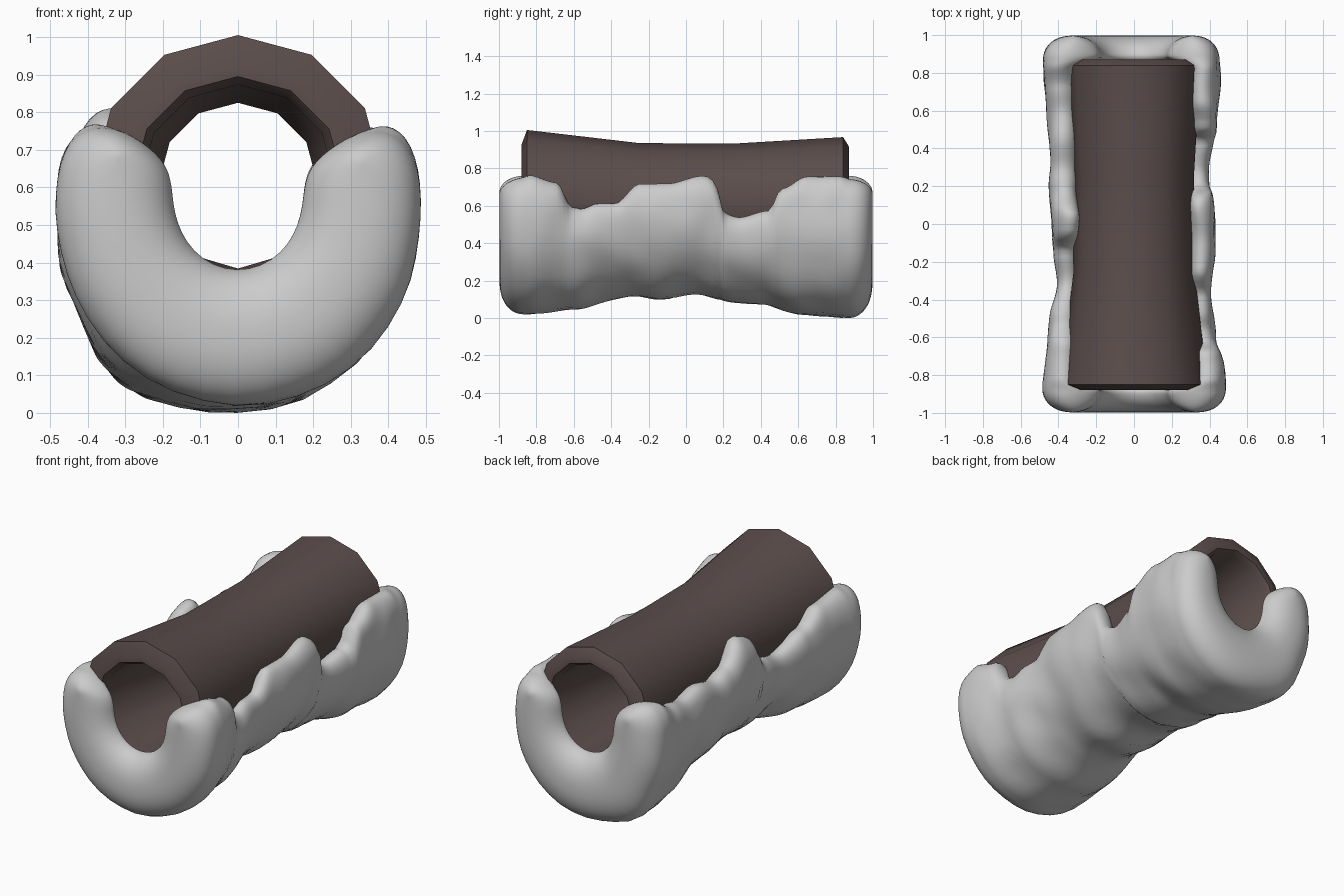
import bpy, bmesh, math
from mathutils import Vector, noise

if "Cube" in bpy.data.objects:
    bpy.data.objects.remove(bpy.data.objects["Cube"])

CZ = 0.615          # height of the log axis


def lookup(table, y):
    """Smoothly interpolate a list of (y, value) pairs."""
    if y <= table[0][0]:
        return table[0][1]
    for (a, va), (b, vb) in zip(table, table[1:]):
        if y <= b:
            t = (y - a) / (b - a)
            return va + (vb - va) * t * t * (3 - 2 * t)
    return table[-1][1]


def make_object(name, bm, angle):
    bmesh.ops.recalc_face_normals(bm, faces=bm.faces)
    me = bpy.data.meshes.new(name)
    bm.to_mesh(me)
    bm.free()
    ob = bpy.data.objects.new(name, me)
    bpy.context.collection.objects.link(ob)
    bpy.ops.object.select_all(action='DESELECT')
    ob.select_set(True)
    bpy.context.view_layer.objects.active = ob
    bpy.ops.object.shade_smooth_by_angle(angle=math.radians(angle))
    return ob


def loft(bm, rings, closed):
    """Bridge equal-length vertex loops, optionally joining last to first."""
    loops = [[bm.verts.new(p) for p in r] for r in rings]
    pairs = list(zip(loops, loops[1:])) + ([(loops[-1], loops[0])] if closed else [])
    for a, b in pairs:
        for i in range(len(a)):
            j = (i + 1) % len(a)
            bm.faces.new((a[i], a[j], b[j], b[i]))


def log_ring(y, r):
    """Twelve-sided ring; the narrow inside is a little deeper at the bottom."""
    pts = []
    for i in range(12):
        x, z = r * math.sin(i * math.pi / 6), r * math.cos(i * math.pi / 6)
        pts.append((x, y, CZ + z * (1.1 if z < 0 and r < 0.265 else 1)))
    return pts


# Hollow log: outer wall front to back, then the inner wall
profile = [(-0.85, 0.39), (-0.25, 0.32), (0.25, 0.317), (0.84, 0.352),
           (0.872, 0.30), (0.872, 0.27), (0.84, 0.25), (0.25, 0.21),
           (-0.25, 0.21), (-0.85, 0.258), (-0.88, 0.28), (-0.88, 0.31)]
bm = bmesh.new()
loft(bm, [log_ring(y, r) for y, r in profile], True)
log = make_object("hollow_log", bm, 50)
bark = bpy.data.materials.new("bark")
bark.diffuse_color = (0.105, 0.075, 0.072, 1)
bark.use_nodes = True
bark.node_tree.nodes["Principled BSDF"].inputs["Base Color"].default_value = bark.diffuse_color
log.data.materials.append(bark)

# Snow bank: upper edge heights, side radii and bottom heights along the log
right_top = [(-0.95, .75), (-0.85, .755), (-0.69, .72), (-0.61, .59), (-0.56, .58),
             (-0.47, .61), (-0.38, .61), (-0.25, .72), (-0.1, .72), (0.1, .765),
             (0.15, .74), (0.21, .55), (0.28, .53), (0.44, .57), (0.51, .69),
             (0.65, .755), (0.95, .755)]
left_top = [(-0.9, .765), (-0.65, .74), (-0.5, .66), (-0.3, .58), (-0.14, .62),
            (-0.04, .79), (0.04, .81), (0.2, .70), (0.3, .67), (0.45, .70),
            (0.6, .67), (0.72, .69), (0.9, .765)]
right_r = [(-0.85, .49), (-0.6, .445), (-0.4, .415), (0, .43), (0.2, .415),
           (0.5, .44), (0.85, .452)]
left_r = [(-0.85, .485), (-0.5, .45), (-0.3, .425), (0, .44), (0.4, .455), (0.85, .485)]
bottom_z = [(-0.85, .02), (-0.6, .04), (-0.3, .115), (-0.15, .10), (0.05, .12),
            (0.25, .09), (0.4, .07), (0.62, .015), (0.85, .0)]

N, M = 110, 44
rings = []
for k in range(N + 1):
    y = 0.997 * math.sin(math.pi / 2 * (2 * k / N - 1))
    e = min(1, max(0, (abs(y) - 0.865) / 0.132))
    cap = max(0, 1 - e ** 2.2) ** (1 / 2.2)          # rounding of the two ends
    lip = lookup([(0.82, 0), (0.89, 1)], abs(y))     # ends fold over the log rim
    shrink = 0.24 * (1 - cap)
    a_right = math.asin((lookup(right_top, y) - CZ) / 0.38) - shrink
    a_left = -math.pi - math.asin((lookup(left_top, y) - CZ) / 0.38) + shrink
    outer, inner = [], []
    for i in range(M + 1):
        w = math.sin(math.pi / 2 * (2 * i / M - 1))
        th = (a_right + a_left) / 2 + w * (a_left - a_right) / 2
        down = max(0, -math.sin(th))
        side = lookup(right_r if math.cos(th) > 0 else left_r, y)
        r_out = side + (CZ - lookup(bottom_z, y) - side) * down ** 1.6
        # Low bulge at the back left corner
        r_out += lookup([(0.4, 0), (0.75, 0.035)], y) * math.exp(-((th + 2.1) / 0.25) ** 2)
        p = Vector((r_out * math.cos(th), y, r_out * math.sin(th)))
        r_out += 0.016 * noise.noise(p * 5.5) * (1 - 0.6 * lip)
        r_in = 0.295 + (0.172 + 0.06 * down ** 2 - 0.295) * lip
        mid, half = (r_out + r_in) / 2, (r_out - r_in) / 2
        half *= cap * math.sqrt(max(0, 1 - abs(w) ** 12))   # rounded upper edges
        for r, row in ((mid + half, outer), (mid - half, inner)):
            row.append((r * math.cos(th), y, CZ + r * math.sin(th)))
    rings.append(outer + inner[-2:0:-1])

bm = bmesh.new()
loft(bm, rings, False)
# Weld the collapsed end loops into a seam and rest the bank on the ground
bmesh.ops.remove_doubles(bm, verts=bm.verts, dist=0.0005)
lowest = min(v.co.z for v in bm.verts)
for v in bm.verts:
    v.co.z -= lowest
make_object("snow_bank", bm, 80)
